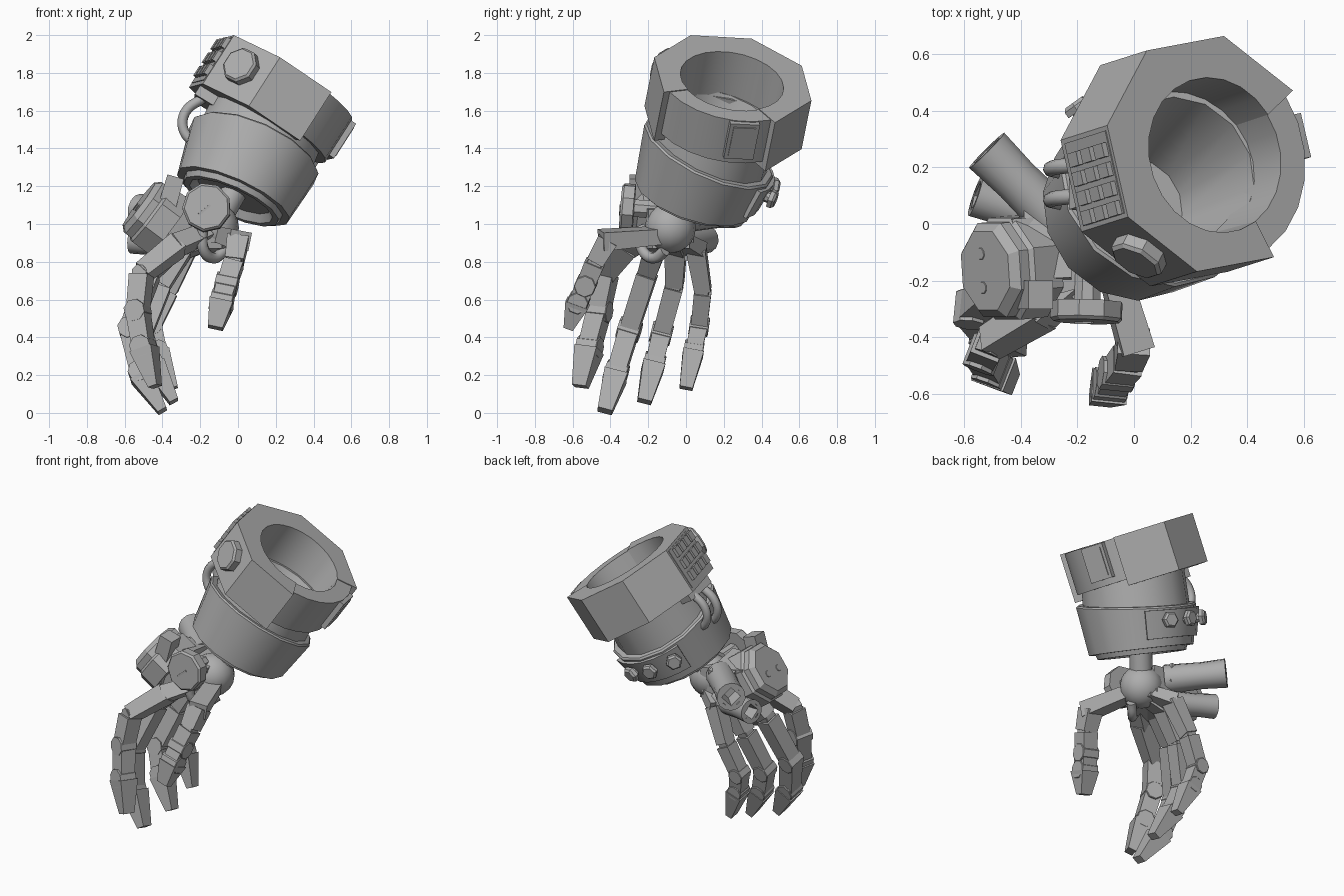
import bpy, bmesh, math
from mathutils import Vector, Matrix

if "Cube" in bpy.data.objects:
    bpy.data.objects.remove(bpy.data.objects["Cube"])

metal = bpy.data.materials.new("grey_metal")
metal.diffuse_color = (0.42, 0.42, 0.42, 1)
metal.use_nodes = True
metal.node_tree.nodes["Principled BSDF"].inputs["Base Color"].default_value = metal.diffuse_color
V = Vector


def frame(origin, axis, hint):
    """Matrix whose z is the axis and whose x leans toward the hint."""
    z = V(axis).normalized()
    x = V(hint) - z * V(hint).dot(z)
    x.normalize()
    y = z.cross(x)
    m = Matrix((x, y, z)).transposed().to_4x4()
    m.translation = V(origin)
    return m


def finish(name, bm, smooth=False):
    bmesh.ops.remove_doubles(bm, verts=bm.verts, dist=1e-5)
    bmesh.ops.recalc_face_normals(bm, faces=bm.faces)
    me = bpy.data.meshes.new(name)
    bm.to_mesh(me)
    bm.free()
    me.materials.append(metal)
    ob = bpy.data.objects.new(name, me)
    bpy.context.collection.objects.link(ob)
    if smooth:
        bpy.ops.object.select_all(action='DESELECT')
        ob.select_set(True)
        bpy.context.view_layer.objects.active = ob
        bpy.ops.object.shade_smooth_by_angle(angle=math.radians(31))
    return ob


def lathe(name, m, profile, n, start=0, arc=360, closed=False, smooth=False, octagon=False, tilt=0, shift=0):
    """Turn (radius, height) points about z; octagon squares the outer wall, tilt slants the top,
    shift moves the bore sideways."""
    bm = bmesh.new()
    full = arc == 360
    rings = []
    for i in range(n if full else n + 1):
        deg = start + arc * i / n
        a = math.radians(deg)
        k = math.cos(math.pi / 8) / math.cos(math.radians(deg % 45 - 22.5)) if octagon else 1
        ring = []
        for r, h in profile:
            if r > .4:
                r *= k
            x = r * math.cos(a) + (shift if r < .3 else 0)
            ring.append(bm.verts.new(m @ V((x, r * math.sin(a), h + (tilt * x if h > .2 else 0)))))
        rings.append(ring)
    k = len(profile)
    for i in range(n):
        p, q = rings[i], rings[(i + 1) % len(rings)]
        for j in range(k if closed else k - 1):
            l = (j + 1) % k
            if profile[j][0] == 0:
                bm.faces.new((p[j], p[l], q[l]))
            elif profile[l][0] == 0:
                bm.faces.new((p[j], p[l], q[j]))
            else:
                bm.faces.new((p[j], p[l], q[l], q[j]))
    if not full:
        bm.faces.new(rings[0])
        bm.faces.new(rings[-1])
    return finish(name, bm, smooth)


def disc(name, m, r, h0, h1, n=8, bevel=0.012, start=22.5):
    return lathe(name, m, [(0, h0), (r, h0), (r, h1 - bevel), (r - bevel, h1), (0, h1)], n, start)


def box(name, m, size):
    bm = bmesh.new()
    bmesh.ops.create_cube(bm, size=1, matrix=m @ Matrix.Diagonal((*size, 1)))
    return finish(name, bm)


def beam(name, a, b, s0, s1, side):
    """Tapered bar from a to b; s0 and s1 are (width, depth) at the ends."""
    m = frame(a, V(b) - V(a), side)
    length = (V(b) - V(a)).length
    bm = bmesh.new()
    ends = [[bm.verts.new(m @ V((x * w / 2, y * d / 2, z))) for x, y in ((-1, -1), (1, -1), (1, 1), (-1, 1))]
            for (w, d), z in ((s0, 0), (s1, length))]
    bm.faces.new(ends[0])
    bm.faces.new(ends[1])
    for i in range(4):
        j = (i + 1) % 4
        bm.faces.new((ends[0][i], ends[0][j], ends[1][j], ends[1][i]))
    return finish(name, bm)


def hose(name, pts, r):
    cu = bpy.data.curves.new(name, 'CURVE')
    cu.dimensions = '3D'
    cu.bevel_depth = r
    cu.bevel_resolution = 2
    cu.resolution_u = 5
    cu.use_fill_caps = True
    sp = cu.splines.new('BEZIER')
    sp.bezier_points.add(len(pts) - 1)
    for bp, p in zip(sp.bezier_points, pts):
        bp.co = p
        bp.handle_left_type = bp.handle_right_type = 'AUTO'
    cu.materials.append(metal)
    bpy.context.collection.objects.link(bpy.data.objects.new(name, cu))


# Cuff: octagonal C-shape with a round bore, and a thinner insert
cuff = frame((.27, .248, 1.768), (.531, .168, .83), (.86, -.225, -.461))
quarter_turn = Matrix.Rotation(math.pi / 2, 4, 'Y')


def on_cuff(angle, r, t, w):
    return cuff @ Matrix.Rotation(math.radians(angle), 4, 'Z') @ Matrix.Translation((r, t, w))


bore = [(.27, -.31), (.278, 0)]
lathe("cuff_shell", cuff, [(.434, 0), (.434, -.31)] + bore, 18, 45, 270, True, True, True, shift=.02)
lathe("cuff_insert", cuff, [(.399, -.005), (.399, -.27), (.272, -.27), (.278, -.005)], 6, -45, 90, True, True, shift=.02)
box("insert_plate", on_cuff(23, .395, 0, -.12), (.05, .16, .22))
box("insert_plate_face", on_cuff(23, .420, 0, -.12), (.012, .12, .18))

# Keypad and round knob on the cuff
box("keypad_base", on_cuff(202.5, .390, 0, -.15), (.03, .30, .27))
for i in range(4):
    for j in range(3):
        box("key", on_cuff(202.5, .40, -.085 + .07 * i, -.225 + .085 * j), (.05, .05, .06))
disc("cuff_knob", on_cuff(247.5, .40, 0, -.14) @ quarter_turn, .10, 0, .055)

# Forearm: inner sleeve, tapered band with a slanted top, underside lip
arm = frame((-.025, .04, 1.147), (.395, .291, .871), (0, 1, 0))
lathe("forearm_sleeve", arm, [(0, .1), (.17, .1), (.275, .50), (.32, .50), (.335, .1), (0, .1)], 14, smooth=True)
lathe("forearm_band", arm, [(0, .01), (.21, .01), (.24, -.03), (.275, -.03), (.285, 0), (.325, 0),
                            (.37, .275), (.36, .285), (.32, .285)], 14, smooth=True, tilt=-.12)

# Raised panel with three bolts behind the band
lathe("band_panel", arm, [(.33, .05), (.35, .05), (.384, .25), (.35, .25)], 6, -38, 80, True, True, tilt=-.08)
for a in (-16, 7, 32):
    bolt = arm @ Matrix.Rotation(math.radians(a), 4, 'Z') @ Matrix.Translation((.355, 0, .155)) @ quarter_turn
    disc("bolt_stem", bolt, .03, 0, .05)
    disc("band_bolt", bolt, .052, .035, .07, 6)

# Hoses between cuff and band, with their sockets
box("hose_socket_block", frame((-.15, .16, 1.67), (.531, .168, .83), (1, 0, 0)), (.13, .22, .09))
for y in (.10, .21):
    hose("arm_hose", [(-.18, y, 1.67), (-.28, y - .01, 1.59), (-.285, y - .02, 1.49), (-.20, y - .03, 1.41)], .027)

# Wrist ball and stem
ball = V((-.13, -.083, .98))
bm = bmesh.new()
bmesh.ops.create_uvsphere(bm, u_segments=16, v_segments=10, radius=.135, matrix=Matrix.Translation(ball))
finish("wrist_ball", bm, True)
stem = V((-.02, .04, 1.17)) - ball
lathe("wrist_stem", frame(ball, stem, (1, 0, 0)), [(0, 0), (.07, 0), (.07, stem.length), (0, stem.length)], 12, smooth=True)

# Palm body and side plates
beam("palm", (-.12, -.08, .99), (-.42, -.13, 1.03), (.24, .18), (.30, .20), (0, 1, 0))
beam("palm_root", (-.10, -.08, .92), (-.34, -.12, .93), (.20, .10), (.28, .12), (0, 1, 0))
beam("palm_front_plate", (-.42, -.25, .94), (-.33, -.25, 1.25), (.10, .10), (.09, .10), (1, 0, 0))
beam("palm_top_plate", (-.31, .08, 1.05), (-.30, -.20, 1.09), (.16, .12), (.16, .12), (1, 0, 0))

# Octagonal plate on the back of the hand
plate = frame((-.425, -.155, 1.03), (-.78, -.08, .58), (0, 1, 0))
disc("hand_plate_base", plate, .195, -.08, .06, 8, .02)
disc("hand_plate", plate, .18, .05, .125, 8, .03)
for y in (-.06, .06):
    disc("hand_plate_rivet", plate @ Matrix.Translation((y, .02, 0)), .022, .12, .128, 8, .002)

# Flat disc on the front of the palm with a raised bar
side_disc = frame((-.165, -.285, 1.085), (-.03, -1, .08), (1, 0, 0))
disc("side_disc", side_disc, .13, -.01, .06, 9, .012)
beam("side_disc_bar", side_disc @ V((-.04, -.04, .061)), side_disc @ V((.02, .01, .061)),
     (.012, .012), (.012, .012), (0, 0, 1))
disc("side_disc_axle", side_disc, .05, -.14, 0, 8)
hose("palm_hose", [(-.19, -.25, .98), (-.18, -.23, .86), (-.13, -.17, .82), (-.07, -.11, .86)], .03)

# Two exhaust pipes with square openings
for a, b, r in (((-.31, .05, 1.05), (-.52, .26, 1.07), .09), ((-.33, .02, .89), (-.56, .10, .92), .077)):
    d = V(b) - V(a)
    m = frame(a, d, (0, 0, 1))
    lathe("exhaust_pipe", m, [(0, -.08), (r, -.08), (r * .92, d.length * .5), (r, d.length), (r * .7, d.length)],
          14, smooth=True)
    lathe("exhaust_opening", m, [(r * .95, d.length - .002), (r * .66, d.length - .002),
                                 (r * .5, d.length - .1), (0, d.length - .1)], 4)


def finger(name, pts, side, w):
    """Root bar, knuckle bar, two phalanges with joints, and a flared tip."""
    p = [V(q) for q in pts]
    beam(name + "_root", p[0], p[1], (w * .9, w * .75), (w * 1.05, w * .9), side)
    beam(name + "_knuckle", p[1] + (p[0] - p[1]) * .12, p[2], (w * 1.05, w), (w * .9, w * .85), side)
    sizes = [(.95, .9), (.95, .9), (1.15, .72)]
    for i in range(2, len(p) - 1):
        d = p[i + 1] - p[i]
        s0, s1 = sizes[i - 2]
        a, b = p[i] + d * .06, p[i + 1] - d * (.05 if i < 4 else 0)
        beam(name + "_segment", a, b, (w * s0, w * s0), (w * s1, w * s1 * (1 if i < 4 else .65)), side)
        m = frame(p[i], side, d)
        r, h = (w * .4, w * .35) if i == 2 else (w * .54, w * .54)
        disc(name + "_joint", m, r, -h, h, 8, .004)


# Four fingers and the thumb
finger("index_finger", [(-.17, -.18, .95), (-.34, -.32, .88), (-.51, -.42, .74), (-.53, -.46, .54),
                        (-.50, -.51, .35), (-.44, -.56, .14)], (.35, .9, -.1), .11)
finger("middle_finger", [(-.17, -.12, .93), (-.36, -.16, .88), (-.46, -.20, .75), (-.575, -.30, .44),
                         (-.52, -.37, .21), (-.40, -.43, .01)], (.1, 1, -.3), .11)
finger("ring_finger", [(-.16, -.07, .91), (-.31, -.05, .86), (-.40, -.06, .68), (-.50, -.13, .42),
                       (-.45, -.17, .26), (-.34, -.22, .06)], (0, 1, -.25), .104)
finger("little_finger", [(-.15, -.02, .91), (-.28, .065, .86), (-.36, .09, .65), (-.45, .07, .46),
                         (-.42, .04, .33), (-.34, 0, .13)], (0, 1, -.15), .096)
finger("thumb", [(-.08, -.14, .94), (.01, -.45, .915), (-.02, -.48, .80), (-.06, -.53, .68),
                 (-.085, -.57, .59), (-.12, -.62, .45)], (1, -.1, -.2), .11)
